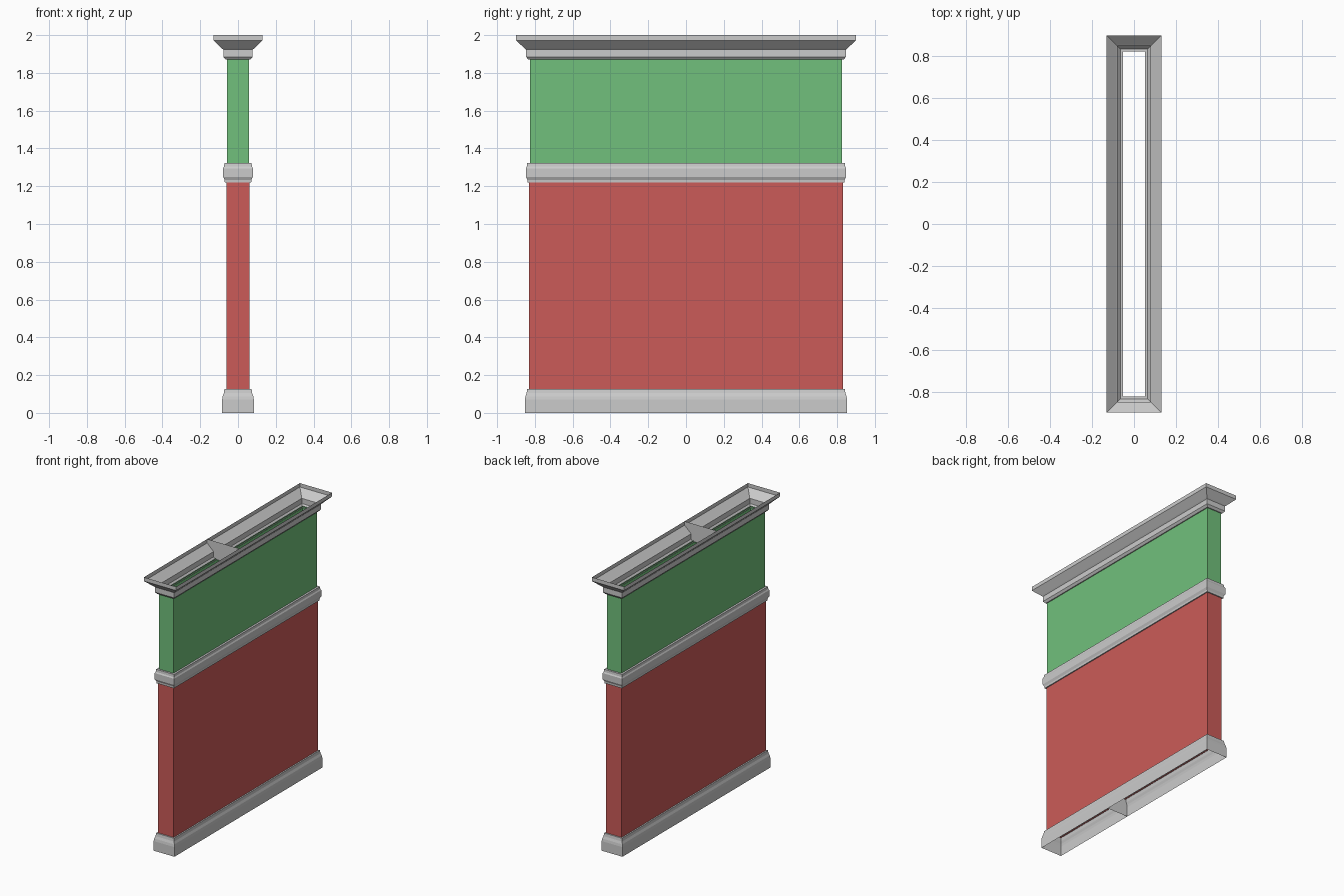
import bpy
import bmesh

cube = bpy.data.objects.get("Cube")
if cube:
    bpy.data.objects.remove(cube, do_unlink=True)

EXTRA = 0.769      # length half-size minus width half-size
DIVIDER_Y = -0.17  # where the trim runs are joined


def material(name, rgb):
    mat = bpy.data.materials.new(name)
    mat.use_nodes = True
    mat.diffuse_color = (*rgb, 1)
    mat.node_tree.nodes["Principled BSDF"].inputs["Base Color"].default_value = (*rgb, 1)
    return mat


grey = material("grey_trim", (0.60, 0.60, 0.60))
green = material("green_paint", (0.165, 0.53, 0.20))
red = material("red_paint", (0.60, 0.105, 0.098))


def finish(bm, name, mat):
    mesh = bpy.data.meshes.new(name)
    bm.to_mesh(mesh)
    bm.free()
    mesh.materials.append(mat)
    obj = bpy.data.objects.new(name, mesh)
    bpy.context.collection.objects.link(obj)
    return obj


def ring(name, profile, mat, divider=False):
    """Sweep a (half width, height) profile round a rectangle with mitred corners."""
    bm = bmesh.new()
    loops = []
    for w, z in profile:
        loops.append([bm.verts.new((sx * w, sy * (w + EXTRA), z))
                      for sx, sy in ((-1, -1), (1, -1), (1, 1), (-1, 1))])
    for low, high in zip(loops, loops[1:]):
        for i in range(4):
            j = (i + 1) % 4
            bm.faces.new((low[i], low[j], high[j], high[i]))
    # Flat internal end plate filling the trim's cross-section
    if divider:
        outline = [(w, z) for w, z in profile] + [(-w, z) for w, z in reversed(profile)]
        bm.faces.new([bm.verts.new((x, DIVIDER_Y, z)) for x, z in outline])
    return finish(bm, name, mat)


# Painted wall shells, open at top and bottom
ring("lower_wall", [(0.062, 0.12), (0.062, 1.23)], red)
ring("upper_wall", [(0.058, 1.31), (0.058, 1.88)], green)

# Hollow trim runs with small lips returning to the wall
ring("base_trim", [(0.084, 0), (0.084, 0.07), (0.081, 0.088), (0.075, 0.105),
                   (0.072, 0.127), (0.053, 0.127)], grey, True)
ring("middle_rail", [(0.053, 1.22), (0.070, 1.22), (0.071, 1.234), (0.079, 1.25),
                     (0.079, 1.295), (0.074, 1.304), (0.072, 1.322),
                     (0.053, 1.322)], grey, True)
ring("crown_trim", [(0.053, 1.87), (0.065, 1.87), (0.078, 1.885), (0.078, 1.923),
                    (0.086, 1.930), (0.130, 1.972), (0.130, 2.0)], grey, True)
